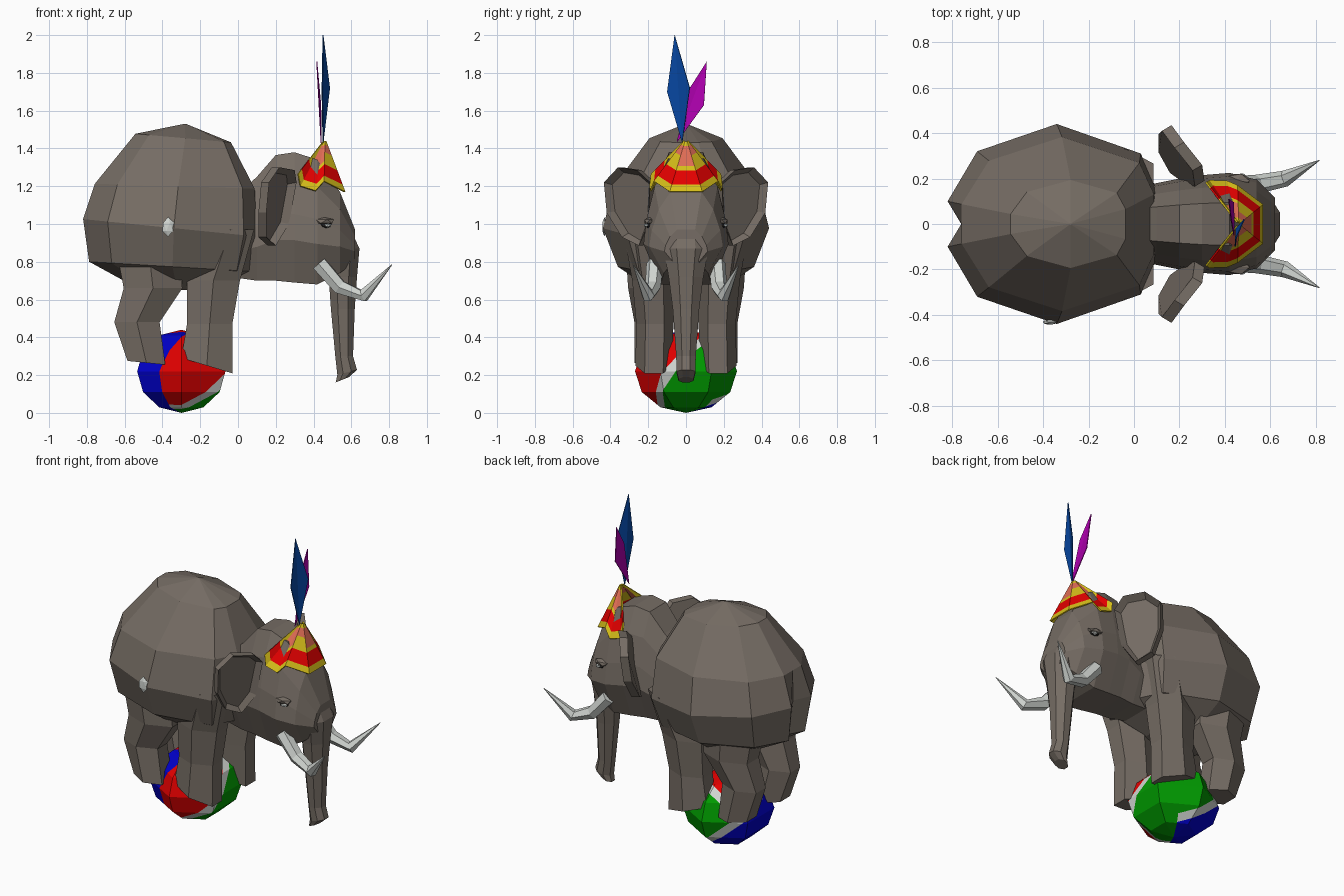
import bpy, bmesh, math
from mathutils import Vector

if "Cube" in bpy.data.objects:
    bpy.data.objects.remove(bpy.data.objects["Cube"])

COLOURS = {
    "hide_grey": (.18, .152, .128), "red": (.78, 0, 0), "green": (0, .32, 0),
    "ball_blue": (0, 0, .58), "ivory": (.64, .67, .64), "yellow": (.68, .52, .01),
    "coral": (.74, .15, .09), "feather_blue": (.002, .063, .36), "purple": (.42, 0, .42),
    "dark_eye": (.02, .018, .016),
}
MATS = {}
for key, rgb in COLOURS.items():
    MATS[key] = bpy.data.materials.new(key)
    MATS[key].diffuse_color = (*rgb, 1)


def finish(name, bm, mats, mirror=False, thick=0):
    """Turn a bmesh into a named object, optionally mirrored across y."""
    bmesh.ops.recalc_face_normals(bm, faces=bm.faces)
    me = bpy.data.meshes.new(name)
    bm.to_mesh(me)
    bm.free()
    ob = bpy.data.objects.new(name, me)
    bpy.context.collection.objects.link(ob)
    for m in mats:
        me.materials.append(MATS[m])
    if thick:
        s = ob.modifiers.new("thickness", 'SOLIDIFY')
        s.thickness, s.offset = thick, 0
    if mirror:
        md = ob.modifiers.new("mirror", 'MIRROR')
        md.use_axis = (False, True, False)
        md.use_mirror_merge = False
    return ob


def loft(name, rings, mat, mirror=False):
    """Skin closed rings of points, capping both ends."""
    bm = bmesh.new()
    rows = [[bm.verts.new(p) for p in r] for r in rings]
    for a, b in zip(rows, rows[1:]):
        n = len(a)
        for i in range(n):
            j = (i + 1) % n
            bm.faces.new((a[i], a[j], b[j], b[i]))
    bm.faces.new(rows[0])
    bm.faces.new(rows[-1])
    bmesh.ops.remove_doubles(bm, verts=bm.verts, dist=.0005)
    return finish(name, bm, [mat], mirror)


def flat_ring(z, cx, cy, rx, ry, n=8, tilt=0):
    """Horizontal ring; tilt raises z along x."""
    pts = []
    for i in range(n):
        a = 2 * math.pi * (i + .5) / n
        k = 1 / math.cos(math.pi / n)
        dx = rx * k * math.cos(a)
        pts.append((cx + dx, cy + ry * k * math.sin(a), z + tilt * dx))
    return pts


# Body: rounded barrel with a short crease between the haunches
def body_ring(z, cx, sx, sy, tilt, rear=-.82):
    half = [(.1, .15), (.03, .31), (-.34, .44), (-.69, .32), (-.82, .1)]
    outline = half + [(rear, 0)] + [(x, -y) for x, y in reversed(half)]
    return [(cx + (x + .36) * sx, y * sy, z + tilt * (x + .36) * sx) for x, y in outline]


loft("body", [
    body_ring(.65, -.33, .4, .4, 0), body_ring(.775, -.365, .92, .82, -.06, -.76),
    body_ring(.98, -.36, 1, 1, -.1, -.76), body_ring(1.2, -.335, .92, .87, -.03),
    body_ring(1.455, -.29, .55, .44, -.09), body_ring(1.53, -.28, .01, .01, 0)], "hide_grey")

# Legs standing on the ball
loft("front_leg", [
    flat_ring(.97, -.04, .2, .125, .115, 6), flat_ring(.7, -.13, .175, .14, .095, 6),
    flat_ring(.47, -.15, .165, .12, .085, 6), flat_ring(.25, -.165, .17, .135, .085, 6, -.3)],
    "hide_grey", True)
loft("back_leg", [
    flat_ring(.84, -.47, .18, .17, .12, 6), flat_ring(.66, -.45, .185, .155, .105, 6),
    flat_ring(.48, -.535, .175, .12, .085, 6), flat_ring(.265, -.485, .17, .1, .09, 6, -.1)],
    "hide_grey", True)


# Head: rings along x, given as x, bottom, top, half width
def head_ring(x, z0, z1, w):
    zc, h = (z0 + z1) / 2, (z1 - z0) / 2
    prof = [(.42, 1), (.74, .57), (.93, .05), (1, -.35), (.6, -1)]
    prof = prof + [(-y, z) for y, z in reversed(prof)]
    return [(x, y * w, zc + z * h) for y, z in prof]


loft("head", [head_ring(*r) for r in [
    (-.04, .72, 1.12, .15), (.1, .7, 1.25, .18), (.2, .7, 1.365, .2), (.3, .69, 1.38, .215),
    (.42, .68, 1.34, .225), (.54, .74, 1.17, .195), (.62, .8, .97, .115)]], "hide_grey")

# Trunk hanging straight down, curling forward at the tip
loft("trunk", [
    flat_ring(1.05, .51, 0, .05, .1), flat_ring(.87, .565, 0, .078, .12),
    flat_ring(.72, .555, 0, .075, .092), flat_ring(.55, .555, 0, .063, .07),
    flat_ring(.3, .562, 0, .047, .052), flat_ring(.215, .578, 0, .052, .05, 8, .25),
    flat_ring(.175, .552, 0, .035, .04, 8, .4)], "hide_grey")

# Ears: thick cupped plates
rim = [(.31, .19, 1.22), (.3, .26, 1.285), (.22, .36, 1.3), (.165, .435, 1.22),
       (.15, .42, 1.06), (.15, .34, .93), (.2, .25, .885), (.27, .2, 1.0)]
bm = bmesh.new()
front = [bm.verts.new(p) for p in rim]
back = [bm.verts.new((x - .042, y - .025, z)) for x, y, z in rim]
for i in range(8):
    j = (i + 1) % 8
    bm.faces.new((front[i], front[j], back[j], back[i]))
bm.faces.new(back)
cup = bm.faces.new(front)
bmesh.ops.recalc_face_normals(bm, faces=bm.faces)
bmesh.ops.inset_individual(bm, faces=[cup], thickness=.03, depth=0)
bmesh.ops.translate(bm, verts=cup.verts, vec=(-.032, -.02, 0))
finish("ear", bm, ["hide_grey"], True)


# Tusks: tapered bent tube
def tube(path, n):
    rings = []
    for i, (p, r) in enumerate(path):
        a, b = path[max(i - 1, 0)][0], path[min(i + 1, len(path) - 1)][0]
        q = (Vector(b) - Vector(a)).to_track_quat('Z', 'Y')
        rings.append([Vector(p) + q @ Vector((r * math.cos(t), r * math.sin(t), 0))
                      for t in [2 * math.pi * k / n for k in range(n)]])
    return rings


loft("tusk", tube([((.43, .165, .79), .045), ((.54, .175, .665), .042),
                   ((.665, .2, .62), .036), ((.815, .28, .785), .002)], 6), "ivory", True)


# Eyes: grey lid, dark ball and pale glint
def bead(name, mat, loc, size, mirror=True):
    bm = bmesh.new()
    bmesh.ops.create_icosphere(bm, subdivisions=1, radius=1)
    for v in bm.verts:
        v.co = Vector(loc) + Vector([a * b for a, b in zip(v.co, size)])
    finish(name, bm, [mat], mirror)


bead("eyelid", "hide_grey", (.455, .19, 1.014), (.06, .036, .022))
bead("eye", "dark_eye", (.465, .195, .993), (.034, .026, .016))
bead("eye_glint", "ivory", (.474, .207, .993), (.022, .018, .011))

# Pale patch on one flank
bead("flank_patch", "ivory", (-.37, -.432, .985), (.035, .012, .052), False)

# Hat: open fan draped over the brow, banded from peak to hem
apex = Vector((.46, 0, 1.45))
side = [(.565, .085, 1.17), (.455, .168, 1.225), (.41, .187, 1.175),
        (.33, .19, 1.2), (.317, .183, 1.265)]
hem = [Vector((x, -y, z)) for x, y, z in reversed(side)] + [Vector(p) for p in side]
stops = [.05, .14, .32, .52, .6, .87, 1]
YELLOW, CORAL, RED = 0, 1, 2
bands = [YELLOW, CORAL, CORAL, YELLOW, RED, YELLOW]
bm = bmesh.new()
rows = [[bm.verts.new(apex.lerp(h, t)) for h in hem] for t in stops]
last = len(hem) - 2
for k, band in enumerate(bands):
    for i in range(last + 1):
        f = bm.faces.new((rows[k][i], rows[k][i + 1], rows[k + 1][i + 1], rows[k + 1][i]))
        f.material_index = band
        if i in (0, last):                      # yellow trim on the rear edges
            f.material_index = YELLOW if k != 4 else RED
        elif k == 2 and i in (3, last - 3):     # patch beside the front panel
            f.material_index = YELLOW
finish("hat", bm, ["yellow", "coral", "red"], thick=.008)


# Feathers: thin diamonds
def feather(name, mat, pts):
    bm = bmesh.new()
    v = [bm.verts.new(p) for p in pts]
    bm.faces.new((v[0], v[1], v[2]))
    bm.faces.new((v[0], v[2], v[3]))
    finish(name, bm, [mat], thick=.005)


feather("tall_feather", "feather_blue",
        [(.45, -.02, 1.43), (.485, .02, 1.72), (.45, -.06, 2.0), (.445, -.1, 1.7)])
feather("short_feather", "purple",
        [(.44, -.05, 1.43), (.438, .095, 1.63), (.417, .11, 1.86), (.427, .02, 1.72)])

# Ball: six-sided sphere cut along slanted stripe borders
centre = Vector((-.3, 0, .22))
bm = bmesh.new()
bmesh.ops.create_uvsphere(bm, u_segments=6, v_segments=6, radius=1)
for v in bm.verts:
    v.co = Vector((v.co.x * .27, v.co.y * .27, v.co.z * .22))
stripe_a, off_a = Vector((-.37, -.72, .59)), -.022
stripe_b, off_b = Vector((.58, .31, .76)), -.049
seam, seam_top = Vector((.866, -.5, 0)), Vector((.866, -.5, -.4))
W, BACK = .025, -.05
for no, off in [(stripe_a, off_a - W), (stripe_a, off_a + W), (stripe_b, off_b - W),
                (stripe_b, off_b + W), (seam, 0), (seam_top, 0), (Vector((0, 1, 0)), BACK)]:
    no_n = no.normalized()
    bmesh.ops.bisect_plane(bm, geom=bm.verts[:] + bm.edges[:] + bm.faces[:], dist=1e-5,
                           plane_co=no_n * (off / no.length), plane_no=no_n)
for f in bm.faces:
    p = f.calc_center_median()
    a, b = stripe_a.dot(p) - off_a, stripe_b.dot(p) - off_b
    if p.z > 0 and p.y < BACK and seam_top.dot(p) < 0:
        f.material_index = 2
    elif seam.dot(p) < 0 and b < W:
        f.material_index = 2 if b < -W else 3
    else:
        f.material_index = 0 if a > W else (1 if a < -W else 3)
bmesh.ops.translate(bm, verts=bm.verts, vec=centre)
finish("ball", bm, ["red", "green", "ball_blue", "ivory"])

for m in bpy.data.materials:
    if m.users and not m.is_grease_pencil:
        m.use_nodes = True
        m.node_tree.nodes["Principled BSDF"].inputs["Base Color"].default_value = m.diffuse_color
